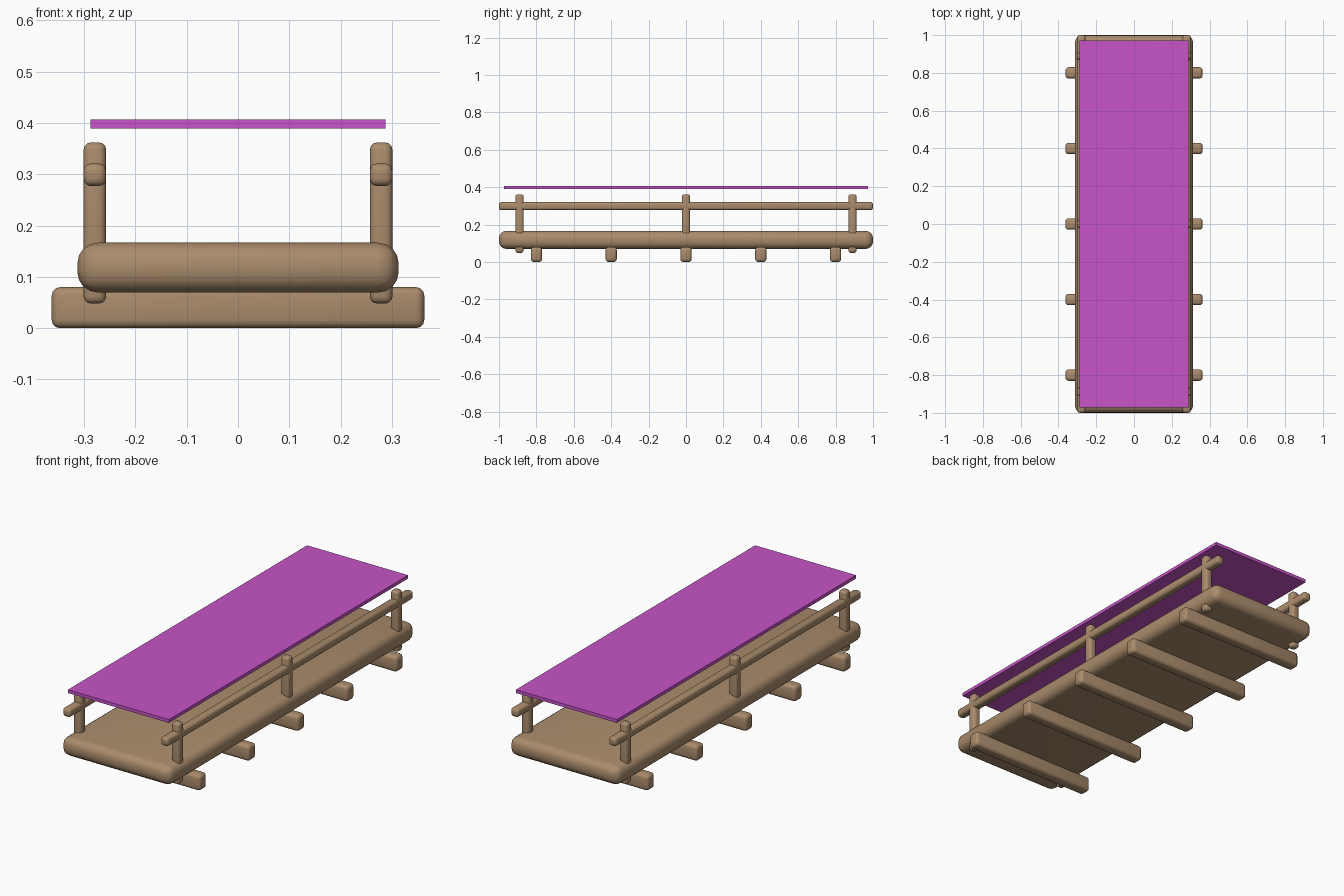
import bpy
import bmesh

cube = bpy.data.objects.get("Cube")
if cube:
    bpy.data.objects.remove(cube, do_unlink=True)


def make_material(name, rgb):
    mat = bpy.data.materials.new(name)
    mat.use_nodes = True
    color = (*rgb, 1.0)
    mat.diffuse_color = color
    mat.node_tree.nodes["Principled BSDF"].inputs["Base Color"].default_value = color
    return mat


wood = make_material("tan wood", (0.40, 0.26, 0.15))
purple = make_material("purple canopy", (0.57, 0.09, 0.57))


def box(name, center, size, mat, bevel=0.0, segments=3):
    """Box with softly rounded edges."""
    bm = bmesh.new()
    bmesh.ops.create_cube(bm, size=1)
    bmesh.ops.scale(bm, vec=size, verts=bm.verts)
    if bevel:
        bmesh.ops.bevel(bm, geom=bm.edges[:], offset=bevel, segments=segments,
                        profile=0.5, affect='EDGES', clamp_overlap=True)
    mesh = bpy.data.meshes.new(name)
    bm.to_mesh(mesh)
    bm.free()
    mesh.materials.append(mat)
    obj = bpy.data.objects.new(name, mesh)
    obj.location = center
    bpy.context.collection.objects.link(obj)
    if bevel:
        bpy.ops.object.select_all(action='DESELECT')
        obj.select_set(True)
        bpy.context.view_layer.objects.active = obj
        bpy.ops.object.shade_smooth_by_angle(angle=0.7)
    return obj


# Deck slab
box("deck", (0, 0, 0.118), (0.626, 2.0, 0.097), wood, 0.04, 4)

# Cross beams under the deck
for i in range(5):
    box(f"cross_beam_{i + 1}", (0, (i - 2) * 0.4, 0.04),
        (0.726, 0.06, 0.08), wood, 0.016)

# Railings on both sides
for side, x in (("left", 0.279), ("right", -0.279)):
    box(f"{side}_rail", (x, 0, 0.299), (0.044, 2.0, 0.044), wood, 0.014)
    for place, y in (("front", -0.89), ("middle", 0), ("back", 0.89)):
        box(f"{side}_{place}_post", (x, y, 0.205),
            (0.044, 0.044, 0.314), wood, 0.014)

# Flat canopy sheet
box("canopy", (0, 0, 0.398), (0.575, 1.945, 0.017), purple)
